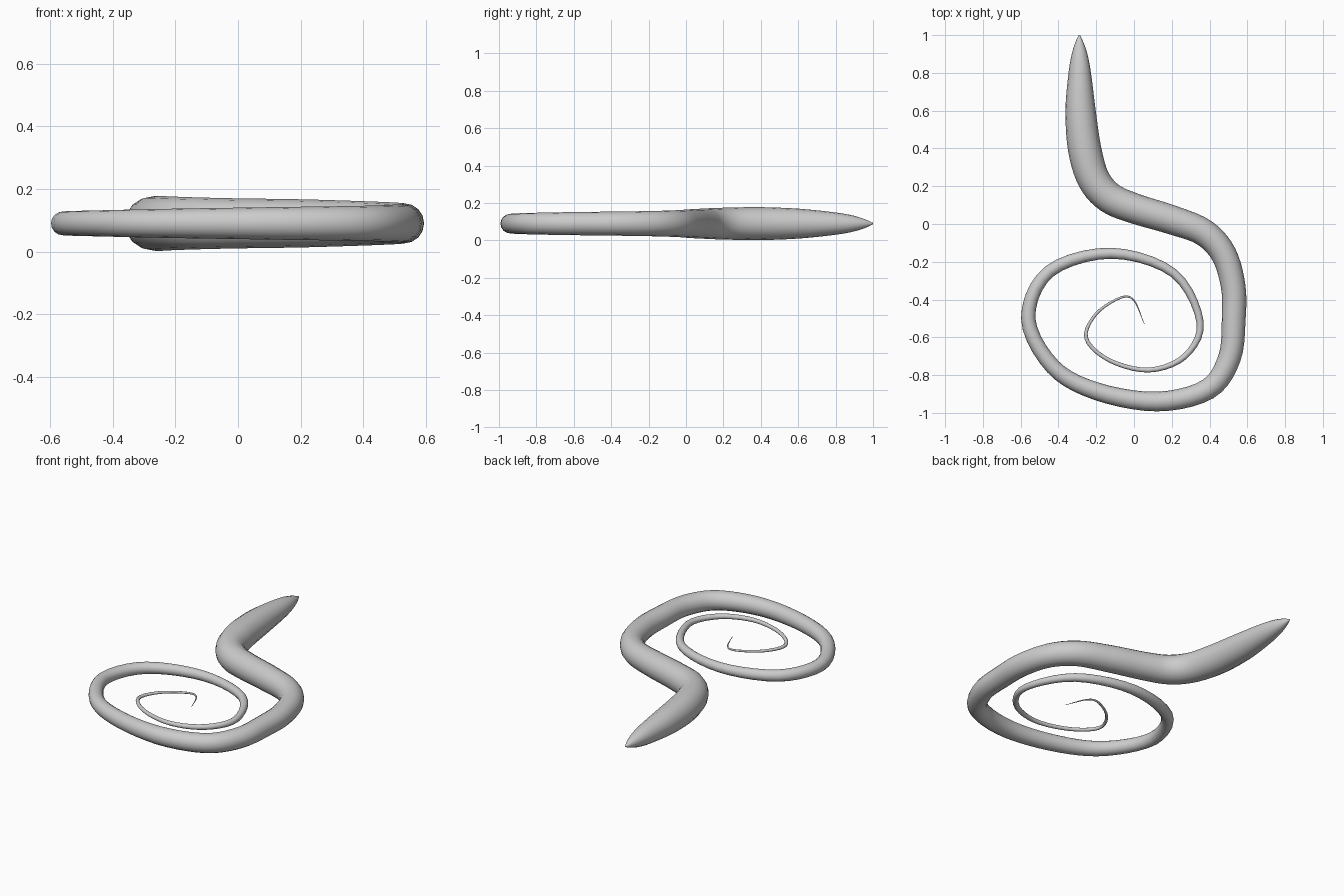
import bpy, bmesh, math
from mathutils import Vector

if "Cube" in bpy.data.objects:
    bpy.data.objects.remove(bpy.data.objects["Cube"])

Z = 0.09       # height of the centre line
SIDES = 16
STEPS = 5

# Centre line from thick end to thin curled end: x, y, radius
path = [
    (-0.29, 1.00, 0.004), (-0.289, 0.95, 0.026), (-0.288, 0.88, 0.046), (-0.287, 0.78, 0.062),
    (-0.283, 0.60, 0.080), (-0.262, 0.40, 0.088), (-0.215, 0.24, 0.086),
    (-0.13, 0.14, 0.083), (0.00, 0.083, 0.080), (0.20, 0.022, 0.077),
    (0.37, -0.045, 0.072), (0.475, -0.16, 0.068), (0.525, -0.33, 0.065),
    (0.528, -0.50, 0.063), (0.505, -0.71, 0.060), (0.39, -0.875, 0.056),
    (0.12, -0.940, 0.052), (-0.20, -0.885, 0.047), (-0.43, -0.755, 0.042),
    (-0.56, -0.50, 0.038), (-0.447, -0.25, 0.034), (-0.12, -0.155, 0.029),
    (0.21, -0.26, 0.024), (0.35, -0.52, 0.019), (0.27, -0.70, 0.016),
    (0.08, -0.773, 0.013), (-0.13, -0.722, 0.011), (-0.253, -0.605, 0.010),
    (-0.20, -0.475, 0.008), (-0.07, -0.39, 0.006), (0.00, -0.405, 0.004),
    (0.055, -0.53, 0.001),
]


def smooth_path(points, steps):
    """Catmull-Rom interpolation of position and radius."""
    p = [Vector(q) for q in points]
    p = [2 * p[0] - p[1]] + p + [2 * p[-1] - p[-2]]
    out = []
    for i in range(1, len(p) - 2):
        a, b, c, d = p[i - 1:i + 3]
        for s in range(steps):
            t = s / steps
            out.append(0.5 * (2 * b + (c - a) * t + (2 * a - 5 * b + 4 * c - d) * t * t
                              + (3 * b - a - 3 * c + d) * t ** 3))
    return out + [p[-2]]


# Sweep a circle along the flat path
line = smooth_path(path, STEPS)
bm = bmesh.new()
rings = []
for i, q in enumerate(line):
    d = line[min(i + 1, len(line) - 1)] - line[max(i - 1, 0)]
    side = Vector((d.y, -d.x, 0)).normalized()
    r = max(q.z, 0.001)
    centre = Vector((q.x, q.y, Z))
    rings.append([bm.verts.new(centre + r * (math.cos(a) * side + math.sin(a) * Vector((0, 0, 1))))
                  for a in (2 * math.pi * k / SIDES for k in range(SIDES))])
for a, b in zip(rings, rings[1:]):
    for k in range(SIDES):
        n = (k + 1) % SIDES
        bm.faces.new((a[k], a[n], b[n], b[k]))
bm.faces.new(rings[0])
bm.faces.new(rings[-1])
bmesh.ops.recalc_face_normals(bm, faces=bm.faces)
for f in bm.faces:
    f.smooth = True

mesh = bpy.data.meshes.new("coiled_body")
bm.to_mesh(mesh)
bm.free()
body = bpy.data.objects.new("coiled_body", mesh)
bpy.context.collection.objects.link(body)
